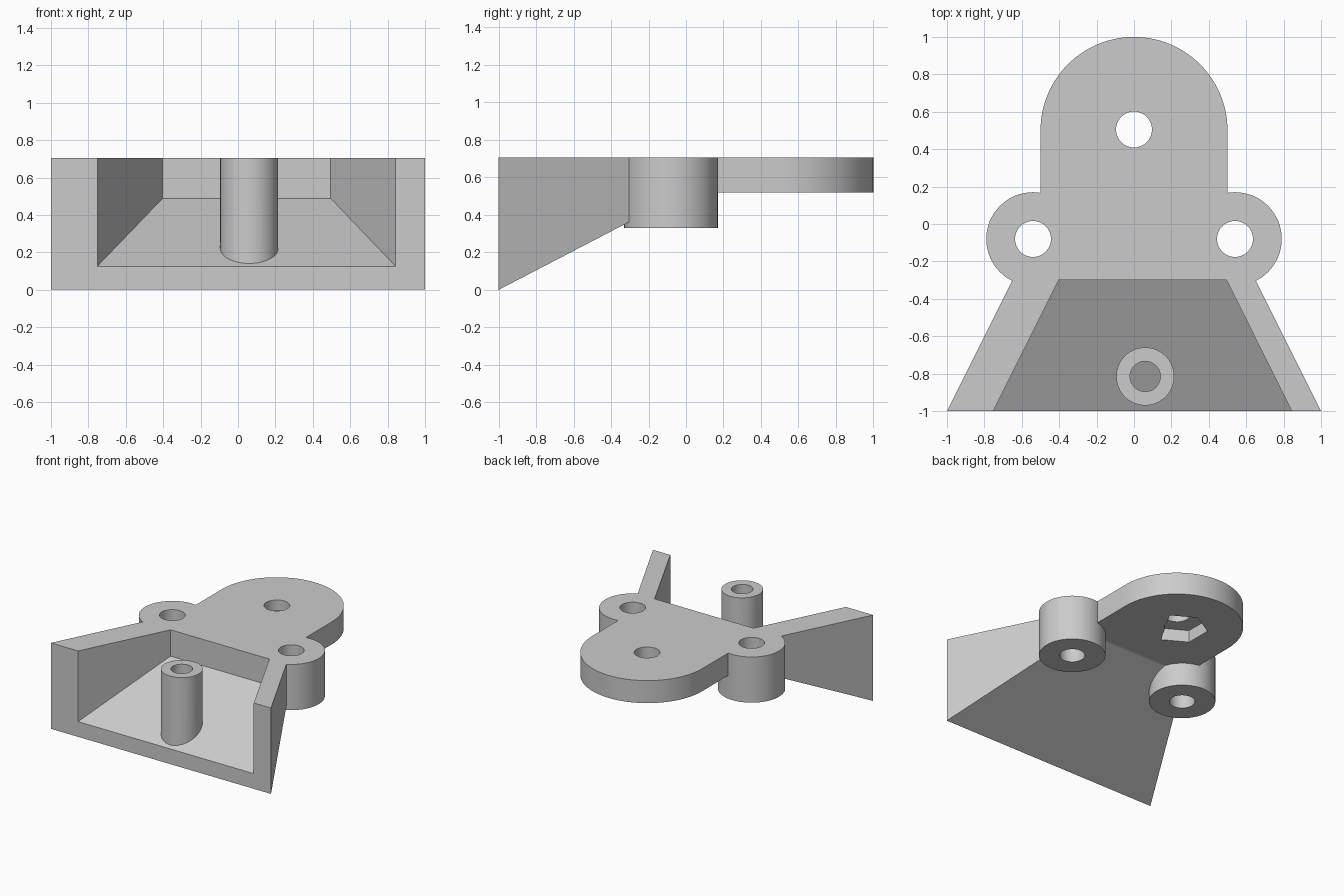
import bpy, bmesh
from math import sin, cos, pi, radians

cube = bpy.data.objects.get("Cube")
if cube:
    bpy.data.objects.remove(cube)

TOP, PLATE, LUG = 0.705, 0.52, 0.33
FLOOR = 0.125

grey = bpy.data.materials.new("plain grey")
grey.use_nodes = True
grey.diffuse_color = (0.6, 0.6, 0.6, 1)
grey.node_tree.nodes["Principled BSDF"].inputs["Base Color"].default_value = (0.6, 0.6, 0.6, 1)


def slope(y):
    """Height of the sloping underside at depth y."""
    return PLATE * (y + 1)


def arc(cx, cy, r, start=0, end=360, n=64):
    full = end - start == 360
    steps = n if full else n + 1
    return [(cx + r * cos(radians(start + (end - start) * i / n)),
             cy + r * sin(radians(start + (end - start) * i / n))) for i in range(steps)]


def make(name, bm):
    bmesh.ops.recalc_face_normals(bm, faces=bm.faces)
    mesh = bpy.data.meshes.new(name)
    bm.to_mesh(mesh)
    bm.free()
    mesh.materials.append(grey)
    ob = bpy.data.objects.new(name, mesh)
    bpy.context.collection.objects.link(ob)
    return ob


def prism(name, outline, bottom, top):
    """Vertical prism; bottom is a height or a function of y."""
    low = bottom if callable(bottom) else lambda y: bottom
    bm = bmesh.new()
    a = [bm.verts.new((x, y, low(y))) for x, y in outline]
    b = [bm.verts.new((x, y, top)) for x, y in outline]
    bm.faces.new(a)
    bm.faces.new(b)
    for i in range(len(a)):
        j = (i + 1) % len(a)
        bm.faces.new((a[i], a[j], b[j], b[i]))
    return make(name, bm)


def combine(target, tool, operation):
    mod = target.modifiers.new(tool.name, "BOOLEAN")
    mod.object, mod.operation, mod.solver = tool, operation, "EXACT"
    bpy.context.view_layer.objects.active = target
    bpy.ops.object.modifier_apply(modifier=mod.name)
    bpy.data.objects.remove(tool)


def smooth(ob):
    bpy.ops.object.select_all(action="DESELECT")
    ob.select_set(True)
    bpy.context.view_layer.objects.active = ob
    bpy.ops.object.shade_smooth_by_angle(angle=radians(30))


# Wedge body with a sloping underside
body = prism("bracket_body", [(-1, -1), (1, -1), (0.5, 0), (-0.5, 0)], slope, TOP)

# Rounded tongue at the back
tongue = [(-0.5, -0.05), (0.5, -0.05)] + arc(0, 0.5, 0.5, 0, 180)
combine(body, prism("tongue", tongue, PLATE, TOP), "UNION")

# Side lugs
for side in (-1, 1):
    combine(body, prism("lug", arc(side * 0.54, -0.08, 0.25), LUG, TOP), "UNION")

# Open-fronted tray
tray = [(-0.8525, -1.2), (0.9425, -1.2), (0.495, -0.3), (-0.4025, -0.3)]
combine(body, prism("tray_cutter", tray, lambda y: slope(y) + FLOOR, 1), "DIFFERENCE")

# Bolt holes
for x, y in ((-0.54, -0.08), (0.54, -0.08), (0, 0.505)):
    combine(body, prism("hole_cutter", arc(x, y, 0.096), -0.1, 1), "DIFFERENCE")

# Nut recess: five corners of a hexagon, under the tongue
recess = arc(-0.03, 0.495, 0.215, 30, 270, 4)
combine(body, prism("recess_cutter", recess, 0.4, 0.62), "DIFFERENCE")
smooth(body)

# Hollow post standing on the tray floor
bm = bmesh.new()
rings = []
for r in (0.155, 0.081):
    pts = arc(0.06, -0.815, r)
    rings.append([bm.verts.new((x, y, slope(y) + FLOOR - 0.02)) for x, y in pts])
    rings.append([bm.verts.new((x, y, TOP)) for x, y in pts])
outer_low, outer_top, inner_low, inner_top = rings
for p, q in ((outer_low, outer_top), (outer_top, inner_top),
             (inner_top, inner_low), (inner_low, outer_low)):
    for i in range(len(p)):
        j = (i + 1) % len(p)
        bm.faces.new((p[i], p[j], q[j], q[i]))
smooth(make("hollow_post", bm))
